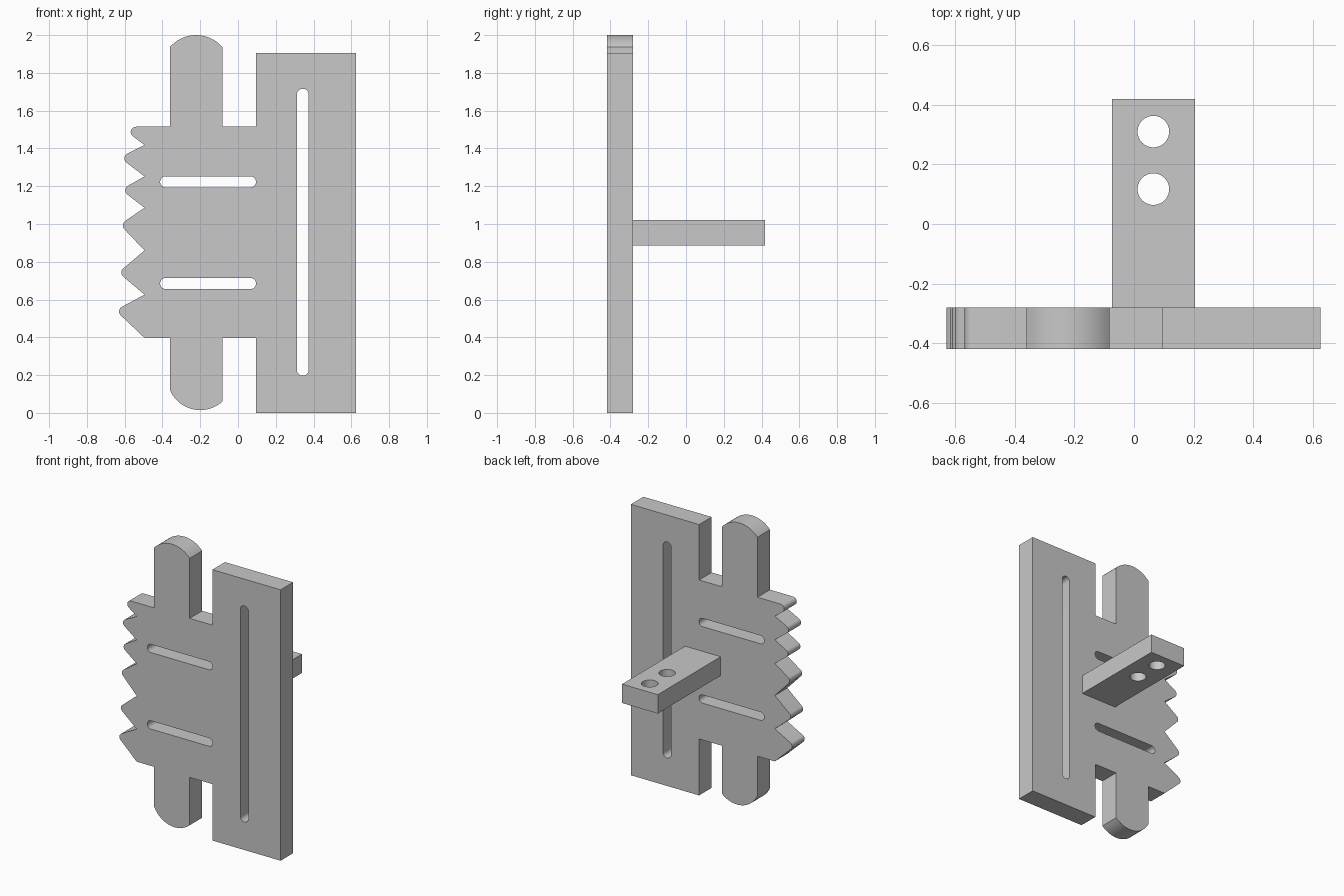
import bpy, bmesh
from math import pi, sin, cos
from mathutils import Vector, Matrix

cube = bpy.data.objects.get("Cube")
if cube:
    bpy.data.objects.remove(cube)

grey = bpy.data.materials.new("light grey")
grey.use_nodes = True
COLOUR = (0.578, 0.578, 0.578, 1)
grey.diffuse_color = COLOUR
grey.node_tree.nodes["Principled BSDF"].inputs["Base Color"].default_value = COLOUR


def sweep(centre, start, end, steps):
    """Points on the shorter circular arc from start to end."""
    a, b = start - centre, end - centre
    turn = -a.angle_signed(b)
    return [centre + Matrix.Rotation(turn * i / steps, 2) @ a for i in range(steps + 1)]


def fillet(before, corner, after, radius):
    """Round one corner of a profile."""
    p = Vector(corner)
    a = (Vector(before) - p).normalized()
    b = (Vector(after) - p).normalized()
    half = a.angle(b) / 2
    centre = p + (a + b).normalized() * radius / sin(half)
    reach = radius * cos(half) / sin(half)
    return sweep(centre, p + a * reach, p + b * reach, 8)


def arc(a, mid, b):
    """Circular arc through three points."""
    a, mid, b = Vector(a), Vector(mid), Vector(b)
    u, v = mid - a, b - a
    d = 2 * (u.x * v.y - u.y * v.x)
    centre = a + Vector((v.y * u.length_squared - u.y * v.length_squared,
                         u.x * v.length_squared - v.x * u.length_squared)) / d
    return sweep(centre, a, b, 20)


def slot(x0, x1, z0, z1, radius):
    c = [(x0, z0), (x1, z0), (x1, z1), (x0, z1)]
    return [p for i in range(4) for p in fillet(c[i - 1], c[i], c[(i + 1) % 4], radius)]


def circle(x, y, radius, steps=40):
    return [(x + radius * cos(2 * pi * i / steps), y + radius * sin(2 * pi * i / steps))
            for i in range(steps)]


def extruded(name, loops, thickness, matrix):
    """Fill an outline with holes and give it thickness."""
    curve = bpy.data.curves.new(name, 'CURVE')
    curve.dimensions = '2D'
    curve.fill_mode = 'BOTH'
    curve.extrude = thickness / 2
    for loop in loops:
        spline = curve.splines.new('POLY')
        spline.points.add(len(loop) - 1)
        for point, co in zip(spline.points, loop):
            point.co = (co[0], co[1], 0, 1)
        spline.use_cyclic_u = True
    helper = bpy.data.objects.new(name + " profile", curve)
    bpy.context.collection.objects.link(helper)
    bpy.context.view_layer.update()
    mesh = bpy.data.meshes.new_from_object(
        helper.evaluated_get(bpy.context.evaluated_depsgraph_get()))
    bpy.data.objects.remove(helper)
    bm = bmesh.new()
    bm.from_mesh(mesh)
    bmesh.ops.remove_doubles(bm, verts=bm.verts, dist=0.0001)
    bmesh.ops.transform(bm, matrix=matrix, verts=bm.verts)
    bmesh.ops.recalc_face_normals(bm, faces=bm.faces)
    bm.to_mesh(mesh)
    bm.free()
    mesh.materials.clear()
    mesh.materials.append(grey)
    obj = bpy.data.objects.new(name, mesh)
    bpy.context.collection.objects.link(obj)
    bpy.ops.object.select_all(action='DESELECT')
    obj.select_set(True)
    bpy.context.view_layer.objects.active = obj
    bpy.ops.object.shade_smooth_by_angle()


# Plate outline: lower finger, wide strip, upper finger, then the toothed edge
LEFT, RIGHT, STRIP = -0.36, -0.083, 0.094
BOTTOM, TOP = 0.397, 1.515
outline = [(LEFT, BOTTOM)]
outline += arc((LEFT, 0.12), (-0.2, 0.015), (RIGHT, 0.06))
outline += [(RIGHT, BOTTOM), (STRIP, BOTTOM), (STRIP, 0), (0.625, 0),
            (0.625, 1.905), (STRIP, 1.905), (STRIP, TOP), (RIGHT, TOP)]
outline += arc((RIGHT, 1.937), (-0.22, 2.0), (LEFT, 1.937))
outline += [(LEFT, TOP)]

# Rounded teeth, from the top down
VALLEY = -0.495
tips = [(-0.624, TOP), (-0.626, 1.352), (-0.619, 1.182),
        (-0.625, 0.997), (-0.633, 0.743), (-0.649, 0.543)]
valleys = [(VALLEY, z) for z in (1.418, 1.252, 1.086, 0.86, 0.626, BOTTOM)]
previous = (LEFT, TOP)
for tip, valley in zip(tips, valleys):
    outline += fillet(previous, tip, valley, 0.028)
    outline.append(valley)
    previous = valley

slots = [slot(0.312, 0.374, 0.197, 1.716, 0.03)]
slots += [slot(-0.412, 0.095, z - 0.029, z + 0.029, 0.028) for z in (1.223, 0.685)]

extruded("slotted_plate", [outline] + slots, 0.139,
         Matrix.Translation((0, -0.3495, 0)) @ Matrix.Rotation(pi / 2, 4, 'X'))

# Mounting bar on the back with two holes
bar = [(-0.074, -0.28), (0.204, -0.28), (0.204, 0.419), (-0.074, 0.419)]
holes = [circle(0.065, y, 0.053) for y in (0.117, 0.31)]
extruded("mounting_bar", [bar] + holes, 0.133, Matrix.Translation((0, 0, 0.954)))
